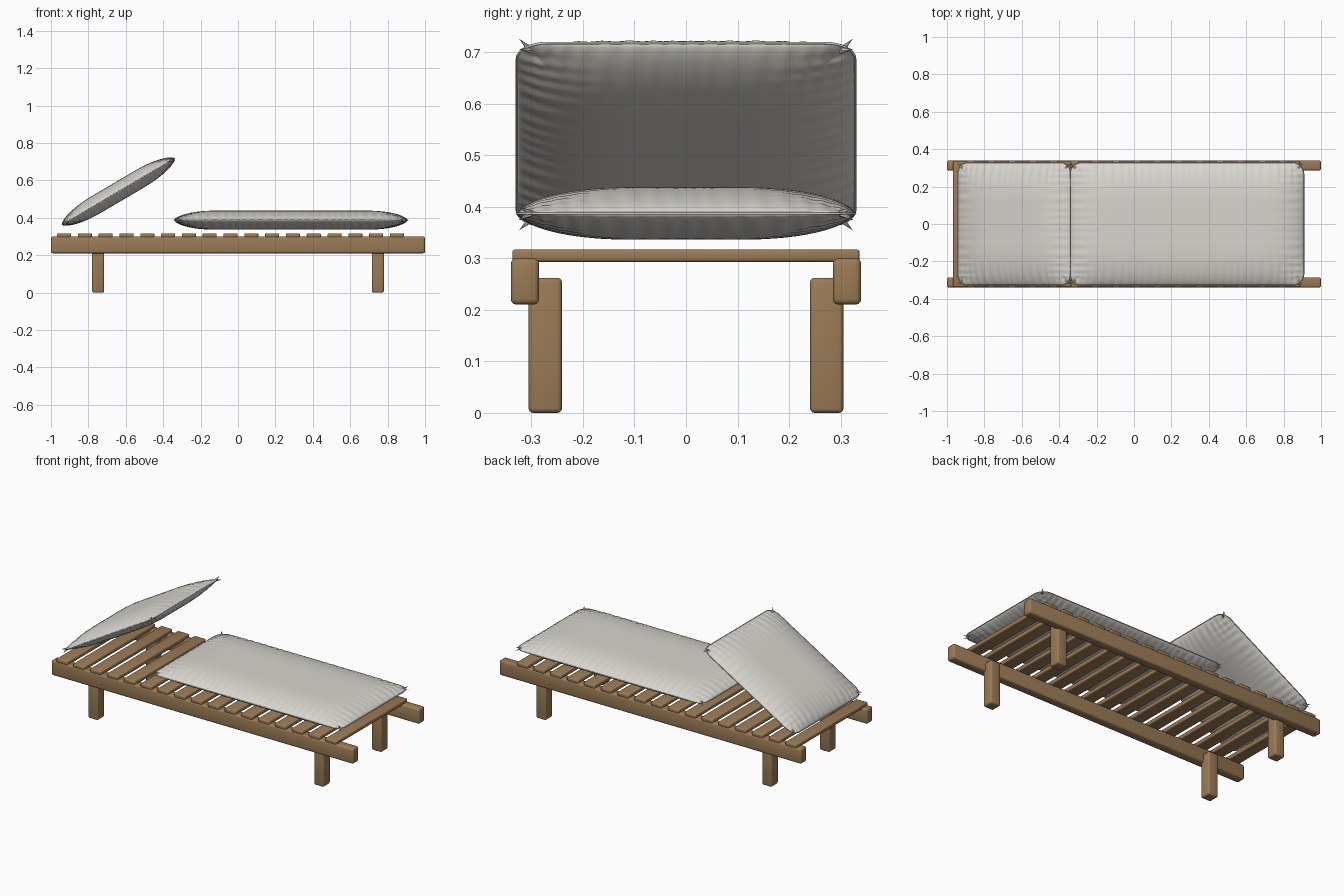
import bpy, bmesh, math
from mathutils import Vector

cube = bpy.data.objects.get("Cube")
if cube:
    bpy.data.objects.remove(cube, do_unlink=True)


def material(name, rgb):
    mat = bpy.data.materials.new(name)
    mat.use_nodes = True
    mat.diffuse_color = (*rgb, 1)
    bsdf = next(n for n in mat.node_tree.nodes if n.type == 'BSDF_PRINCIPLED')
    bsdf.inputs["Base Color"].default_value = (*rgb, 1)
    return mat


WOOD = material("warm_wood", (0.33, 0.20, 0.095))
FABRIC = material("off_white_fabric", (0.69, 0.67, 0.62))


def add_object(name, data, mat):
    obj = bpy.data.objects.new(name, data)
    bpy.context.collection.objects.link(obj)
    data.materials.append(mat)
    return obj


def mesh_object(name, bm, mat):
    mesh = bpy.data.meshes.new(name)
    bm.to_mesh(mesh)
    bm.free()
    return add_object(name, mesh, mat)


def smooth(obj, angle):
    bpy.ops.object.select_all(action='DESELECT')
    obj.select_set(True)
    bpy.context.view_layer.objects.active = obj
    bpy.ops.object.shade_smooth_by_angle(angle=math.radians(angle))


def beam(name, center, size, radius):
    """Wooden bar with rounded edges."""
    bm = bmesh.new()
    bmesh.ops.create_cube(bm, size=1)
    bmesh.ops.scale(bm, vec=size, verts=bm.verts)
    bmesh.ops.bevel(bm, geom=bm.edges[:], offset=radius, segments=3,
                    profile=0.5, affect='EDGES')
    obj = mesh_object(name, bm, WOOD)
    obj.location = center
    smooth(obj, 40)
    return obj


# Side rails and legs
for side, sy in (("right", -1), ("left", 1)):
    beam(f"{side}_rail", (0, sy * 0.3125, 0.255), (2, 0.055, 0.09), 0.011)
    for end, sx in (("head", -1), ("foot", 1)):
        beam(f"{side}_{end}_leg", (sx * 0.748, sy * 0.273, 0.131),
             (0.065, 0.065, 0.262), 0.009)

# Slats across the rails
SLATS = 17
for i in range(SLATS):
    x = -0.93 + i * 1.78 / (SLATS - 1)
    beam(f"slat_{i + 1}", (x, 0, 0.305), (0.075, 0.674, 0.024), 0.006)


CORNER = 0.06


def round_corner(x, y, a, b):
    """Squeeze the square corner of a rectangle into a quarter disc."""
    dx, dy = abs(x) - (a - CORNER), abs(y) - (b - CORNER)
    if dx > 0 and dy > 0:
        s = max(dx, dy) / math.hypot(dx, dy)
        x = math.copysign(a - CORNER + dx * s, x)
        y = math.copysign(b - CORNER + dy * s, y)
    return x, y


def puff(d):
    """Height share of the padding at distance d from an edge."""
    t = min(max(d, 0) / 0.24, 1)
    return (1 - (1 - t) ** 2.5) ** 0.7


def pleat(along, d, half):
    """Gathered folds that run inward from an edge and fade out."""
    wave = math.sin(along * 150 + 1.5 * math.sin(along * 23))
    fade = (d / 0.035) * math.exp(1 - d / 0.035)
    return 0.0022 * wave * fade * (0.35 + 0.65 * abs(along / half))


def cushion(name, length, width, thickness, nx, ny):
    a, b = length / 2, width / 2
    bm = bmesh.new()
    bmesh.ops.create_grid(bm, x_segments=nx, y_segments=ny, size=1)
    for v in bm.verts:
        # Rows sit closer together near the edges
        u, w = (0.6 * c + 0.4 * math.sin(c * math.pi / 2) for c in v.co.xy)
        x, y = u * a, w * b
        dx, dy = max(a - abs(x), 0), max(b - abs(y), 0)
        z = thickness / 2 * puff(dx) * puff(dy)
        z += pleat(x, dy, a) * puff(dx) + pleat(y, dx, b) * puff(dy)
        v.co = (*round_corner(x, y, a, b), max(z, 0))
    body = mesh_object(name, bm, FABRIC)
    mirror = body.modifiers.new("underside", 'MIRROR')
    mirror.use_axis = (False, False, True)
    mirror.merge_threshold = 0.0001
    smooth(body, 60)

    # Stitched seam around the middle
    corners = [(1, 1), (-1, 1), (-1, -1), (1, -1)]
    points = []
    for k, (sx, sy) in enumerate(corners):
        for step in range(9):
            t = math.pi / 2 * (k + step / 8)
            points.append((sx * (a - CORNER) + CORNER * math.cos(t),
                           sy * (b - CORNER) + CORNER * math.sin(t), 0, 1))
    curve = bpy.data.curves.new(name + "_seam", 'CURVE')
    curve.dimensions = '3D'
    curve.bevel_depth = 0.0025
    curve.bevel_resolution = 2
    spline = curve.splines.new('POLY')
    spline.points.add(len(points) - 1)
    for p, co in zip(spline.points, points):
        p.co = co
    spline.use_cyclic_u = True
    add_object(name + "_seam", curve, FABRIC).parent = body

    # Pinched fabric tips at the corners
    bm = bmesh.new()
    for sx, sy in corners:
        for sz in (-1, 1):
            base = Vector((sx * (a - 0.028), sy * (b - 0.028), 0))
            tip = Vector((sx * (a - 0.004), sy * (b - 0.004), sz * 0.012))
            axis = tip - base
            turn = axis.to_track_quat('Z', 'Y').to_matrix().to_4x4()
            turn.translation = (base + tip) / 2
            bmesh.ops.create_cone(bm, cap_ends=True, segments=6, radius1=0.007,
                                  radius2=0, depth=axis.length, matrix=turn)
    mesh_object(name + "_corner_tips", bm, FABRIC).parent = body
    return body


# Flat seat cushion and raised head cushion
seat = cushion("seat_cushion", 1.25, 0.656, 0.102, 170, 90)
seat.location = (0.283, 0, 0.387)

head = cushion("head_cushion", 0.70, 0.656, 0.102, 100, 90)
head.location = (-0.64, 0, 0.54)
head.rotation_euler.y = math.radians(-30.5)
